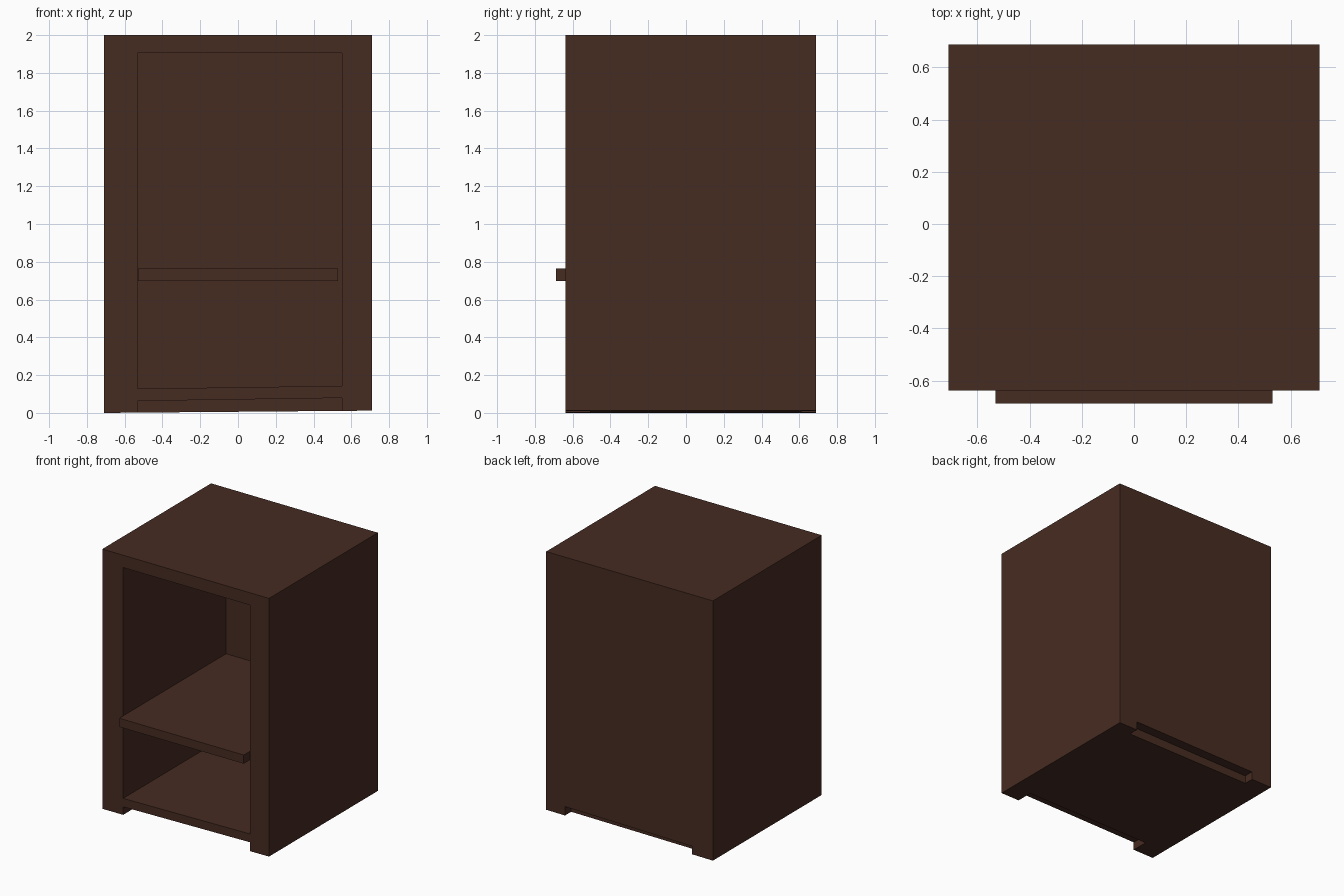
import bpy, bmesh

if "Cube" in bpy.data.objects:
    bpy.data.objects.remove(bpy.data.objects["Cube"])

wood = bpy.data.materials.new("dark_brown_wood")
wood.diffuse_color = (0.062, 0.025, 0.016, 1)
wood.use_nodes = True
wood.node_tree.nodes["Principled BSDF"].inputs["Base Color"].default_value = wood.diffuse_color


def box(name, x, y, z, tilt_low=0.0, tilt_high=0.0):
    """Box from ranges; tilts raise the +x end of its lower / upper face."""
    bm = bmesh.new()
    bmesh.ops.create_cube(bm, size=1)
    for v in bm.verts:
        right, back, high = (c > 0 for c in v.co)
        v.co = (x[right], y[back], z[high])
        if right:
            v.co.z += tilt_high if high else tilt_low
    mesh = bpy.data.meshes.new(name)
    bm.to_mesh(mesh)
    bm.free()
    mesh.materials.append(wood)
    ob = bpy.data.objects.new(name, mesh)
    bpy.context.collection.objects.link(ob)
    return ob


def cut(target, cutter):
    """Subtract the cutter from the target and remove it."""
    cutter.hide_render = True
    mod = target.modifiers.new("cut", 'BOOLEAN')
    mod.operation = 'DIFFERENCE'
    mod.solver = 'EXACT'
    mod.object = cutter
    bpy.context.view_layer.objects.active = target
    bpy.ops.object.modifier_apply(modifier=mod.name)
    bpy.data.objects.remove(cutter)


# Cabinet body, its underside slightly tilted
body = box("cabinet_body", (-0.71, 0.71), (-0.637, 0.687), (0, 2), tilt_low=0.012)

# Open compartment, then the gaps between the front feet and the back feet
INNER = (-0.532, 0.55)
cut(body, box("compartment_cutter", INNER, (-1, 0.612), (0.128, 1.905), tilt_low=0.015))
cut(body, box("front_gap_cutter", INNER, (-1, -0.507), (-0.5, 0.063), tilt_high=0.016))
cut(body, box("back_gap_cutter", INNER, (0.612, 1), (-0.5, 0.063), tilt_high=0.016))

# Shelf sticking out past the front
box("shelf", (-0.53, 0.53), (-0.687, 0.612), (0.698, 0.765))
